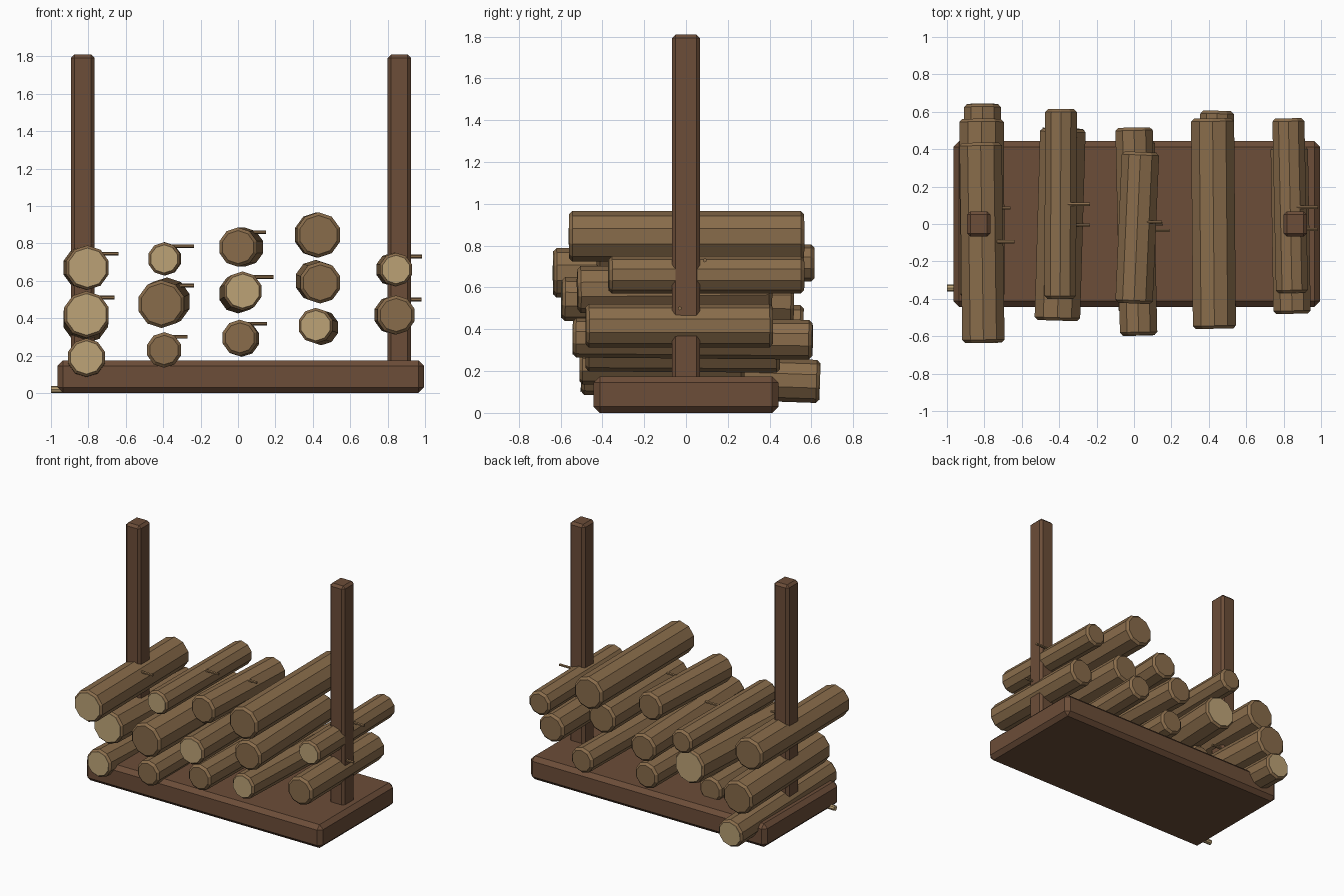
import bpy, bmesh
from mathutils import Vector

if "Cube" in bpy.data.objects:
    bpy.data.objects.remove(bpy.data.objects["Cube"])


def material(name, rgb):
    m = bpy.data.materials.new(name)
    m.diffuse_color = (*rgb, 1)
    m.use_nodes = True
    m.node_tree.nodes["Principled BSDF"].inputs["Base Color"].default_value = m.diffuse_color
    return m


TIMBER = material("dark_timber", (0.15, 0.075, 0.04))
BARK = material("bark", (0.25, 0.15, 0.07))
CUT = material("cut_wood", (0.50, 0.36, 0.18))


def finish(name, bm, mat):
    bmesh.ops.recalc_face_normals(bm, faces=bm.faces)
    mesh = bpy.data.meshes.new(name)
    bm.to_mesh(mesh)
    bm.free()
    mesh.materials.append(mat)
    ob = bpy.data.objects.new(name, mesh)
    bpy.context.collection.objects.link(ob)
    return ob


def box(name, centre, size, bevel):
    bm = bmesh.new()
    bmesh.ops.create_cube(bm, size=1)
    for v in bm.verts:
        v.co = Vector(centre) + Vector(a * b for a, b in zip(v.co, size))
    bmesh.ops.bevel(bm, geom=bm.edges[:], offset=bevel, segments=1,
                    profile=0.5, affect='EDGES')
    return finish(name, bm, TIMBER)


def rod(name, a, b, r, sides, mat, bevel=0):
    a, b = Vector(a), Vector(b)
    bm = bmesh.new()
    bmesh.ops.create_cone(bm, cap_ends=True, segments=sides, radius1=r,
                          radius2=r, depth=(b - a).length)
    if bevel:
        rims = [e for e in bm.edges
                if abs(e.verts[0].co.z - e.verts[1].co.z) < 1e-5]
        bmesh.ops.bevel(bm, geom=rims, offset=bevel, segments=1,
                        profile=0.5, affect='EDGES')
    ob = finish(name, bm, mat)
    ob.rotation_mode = 'QUATERNION'
    ob.rotation_quaternion = (b - a).to_track_quat('Z', 'Y')
    ob.location = (a + b) / 2
    return ob


# base slab and two uprights
box("base", (0.015, 0, 0.0875), (1.96, 0.885, 0.175), 0.03)
for side, x in (("left", -0.83), ("right", 0.8625)):
    box(side + "_post", (x, 0, 0.96), (0.124, 0.136, 1.70), 0.018)

# logs: front (x, y, z), rear (x, y, z), radius, pale front, pale rear
LOGS = [
    ((-.81, -.50, .19), (-.81, .64, .15), .103, 1, 1),
    ((-.81, -.39, .42), (-.815, .56, .39), .125, 1, 0),
    ((-.805, -.635, .67), (-.82, .435, .67), .119, 1, 0),
    ((-.395, -.51, .23), (-.395, .28, .23), .095, 0, 0),
    ((-.41, -.515, .475), (-.38, .51, .49), .128, 0, 1),
    ((-.395, -.40, .717), (-.39, .615, .717), .089, 1, 0),
    ((.01, -.48, .295), (.02, .45, .29), .097, 0, 0),
    ((.025, -.595, .545), (.00, .515, .53), .105, 1, 0),
    ((.00, -.425, .78), (.035, .385, .78), .105, 0, 0),
    ((.415, -.54, .36), (.445, .605, .35), .095, 1, 0),
    ((.44, -.52, .59), (.415, .41, .60), .112, 0, 0),
    ((.43, -.56, .845), (.42, .565, .845), .121, 0, 0),
    ((.845, -.48, .417), (.83, .415, .417), .105, 0, 0),
    ((.845, -.37, .66), (.825, .565, .66), .090, 1, 0),
]
for i, (a, b, r, front, rear) in enumerate(LOGS, 1):
    rod(f"log_{i}", a, b, r, 10, BARK, 0.016)
    d = (Vector(b) - Vector(a)).normalized() * 0.002
    for pale, end, p, s in ((front, "front", a, -1), (rear, "rear", b, 1)):
        if pale:
            p = Vector(p)
            rod(f"log_{i}_{end}_cut", p - s * d, p + s * d * 0.5,
                r - 0.014, 10, CUT)

# twig stubs on the right of the logs: tip x, y, z
TWIGS = [(-.64, -.095, .745), (-.66, .085, .51), (-.235, .105, .785),
         (-.235, -.005, .575), (-.27, 0, .30), (.15, .01, .86),
         (.19, -.035, .62), (.155, 0, .37), (.985, .09, .73),
         (.98, -.03, .50)]
for i, (x, y, z) in enumerate(TWIGS, 1):
    rod(f"twig_{i}", (x - 0.13, y, z), (x, y, z), 0.010, 6, BARK)

# small stick poking out from under the base
rod("loose_stick", (-1.0, -.342, .019), (-.88, -.342, .019), 0.019, 8, CUT)
